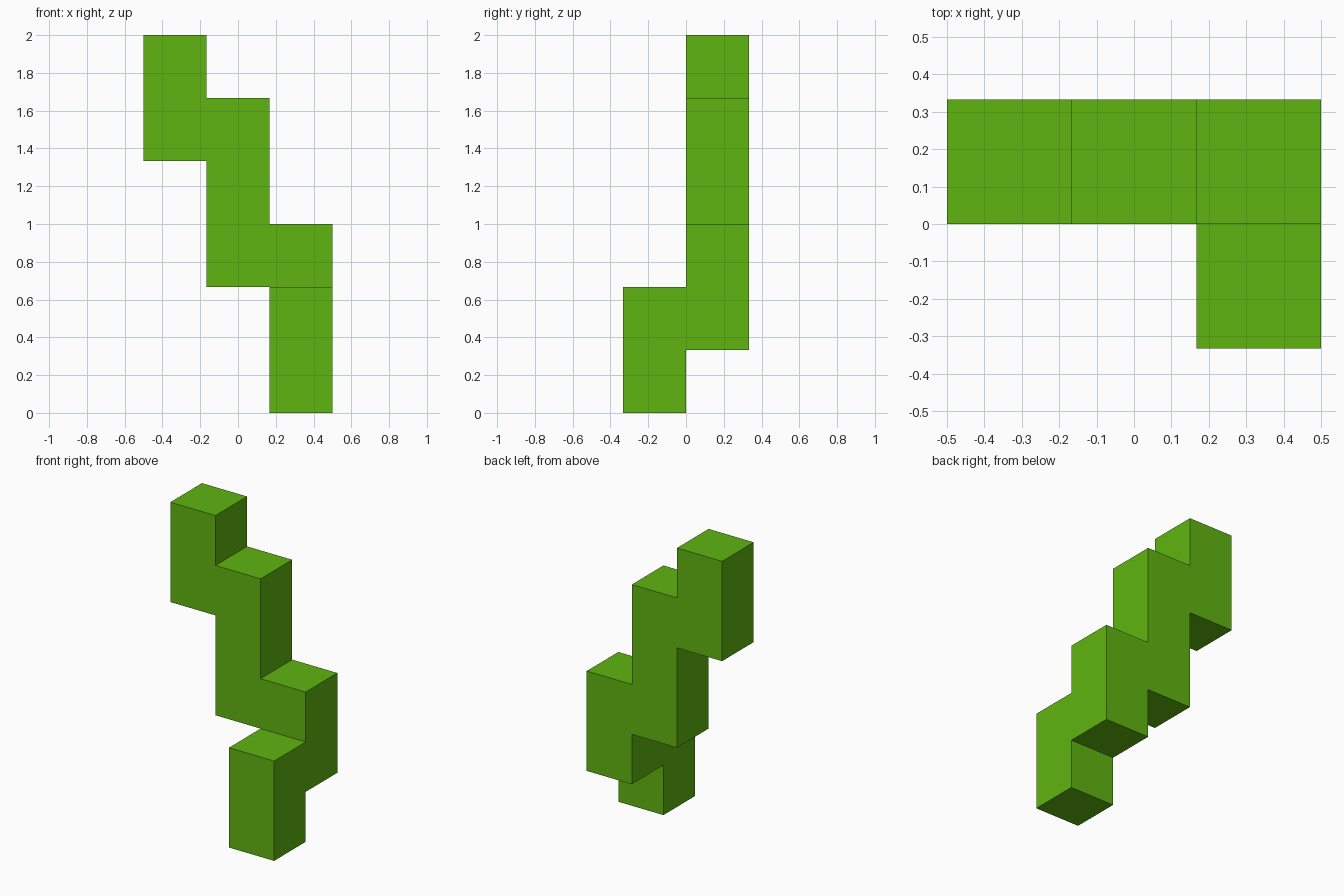
import bpy, bmesh, math
from mathutils import Vector

cube = bpy.data.objects.get("Cube")
if cube:
    bpy.data.objects.remove(cube, do_unlink=True)

U = 1 / 3  # block size

# Green material
green = bpy.data.materials.new("leaf green")
green.use_nodes = True
colour = (0.115, 0.462, 0.005, 1)
green.diffuse_color = colour
bsdf = green.node_tree.nodes["Principled BSDF"]
bsdf.inputs["Base Color"].default_value = colour
bsdf.inputs["Roughness"].default_value = 0.8

# Columns of unit blocks: (x, y, bottom, top)
columns = [(0, 1, 4, 6), (1, 1, 2, 5), (2, 1, 1, 3), (2, 0, 0, 2)]
cells = {(x, y, z) for x, y, lo, hi in columns for z in range(lo, hi)}

# Keep only the outer faces of the joined blocks
bm = bmesh.new()
for cell in cells:
    for axis in range(3):
        for sign in (-1, 1):
            n = Vector((0, 0, 0))
            n[axis] = sign
            if tuple(int(c + d) for c, d in zip(cell, n)) in cells:
                continue
            u = Vector((0, 0, 0))
            u[(axis + 1) % 3] = 0.5
            v = n.cross(u)
            mid = Vector(cell) + Vector((0.5, 0.5, 0.5)) + n * 0.5
            corners = (mid - u - v, mid + u - v, mid + u + v, mid - u + v)
            bm.faces.new([bm.verts.new((p - Vector((1.5, 1, 0))) * U) for p in corners])

# Weld the shell and merge coplanar faces
bmesh.ops.remove_doubles(bm, verts=bm.verts[:], dist=0.001)
bmesh.ops.dissolve_limit(bm, angle_limit=math.radians(1), verts=bm.verts[:], edges=bm.edges[:])
bmesh.ops.recalc_face_normals(bm, faces=bm.faces[:])

mesh = bpy.data.meshes.new("stepped_block")
bm.to_mesh(mesh)
bm.free()
mesh.materials.append(green)
block = bpy.data.objects.new("stepped_block", mesh)
bpy.context.collection.objects.link(block)
